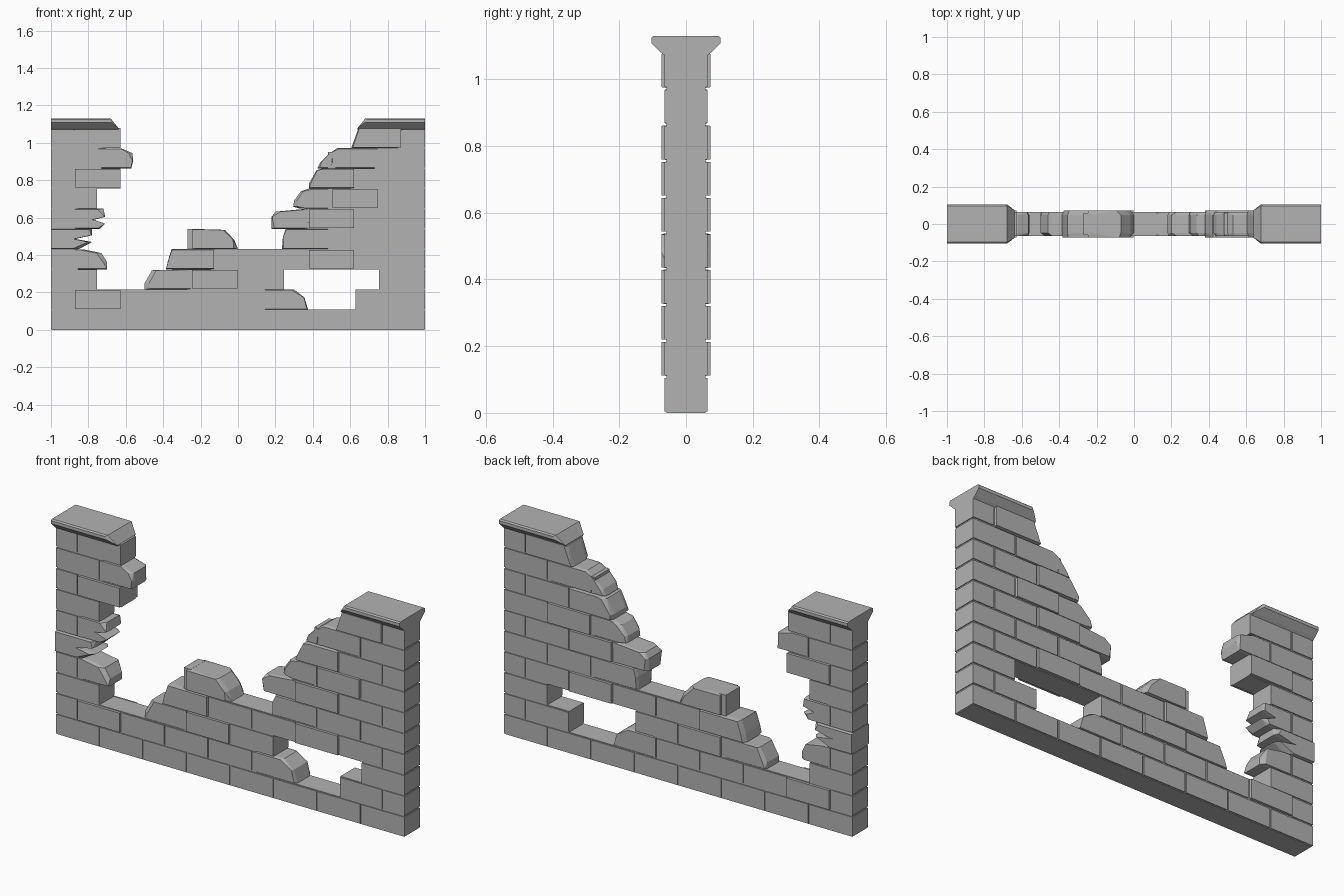
import bpy
import bmesh
import random
from itertools import product

if "Cube" in bpy.data.objects:
    bpy.data.objects.remove(bpy.data.objects["Cube"], do_unlink=True)

random.seed(4)
H = 0.108        # course height
W = 0.25         # brick length
GAP = 0.004      # half a mortar joint
CORE = 0.059     # half depths of mortar, flush bricks and proud bricks
FLUSH = 0.064
PROUD = 0.073

stone = bpy.data.materials.new("grey_stone")
stone.use_nodes = True
grey = (0.45, 0.45, 0.45, 1)
stone.diffuse_color = grey
stone.node_tree.nodes["Principled BSDF"].inputs["Base Color"].default_value = grey


def solid(bm, points):
    """Add the convex solid around the points."""
    verts = [bm.verts.new(p) for p in points]
    result = bmesh.ops.convex_hull(bm, input=verts)
    spare = {v for v in result["geom_interior"] + result["geom_unused"]
             if isinstance(v, bmesh.types.BMVert)}
    bmesh.ops.delete(bm, geom=list(spare), context="VERTS")


def box(bm, x0, x1, depth, z0, z1):
    solid(bm, product((x0, x1), (-depth, depth), (z0, z1)))


def finish(bm, name):
    bmesh.ops.dissolve_limit(bm, angle_limit=0.01, verts=bm.verts, edges=bm.edges)
    bmesh.ops.recalc_face_normals(bm, faces=bm.faces)
    mesh = bpy.data.meshes.new(name)
    bm.to_mesh(mesh)
    bm.free()
    mesh.materials.append(stone)
    bpy.context.collection.objects.link(bpy.data.objects.new(name, mesh))


bricks, broken, mortar = bmesh.new(), bmesh.new(), bmesh.new()

# Whole masonry: spans of every course, from the ground up
COURSES = [
    [(-1, 1)],
    [(-1, .125), (.625, 1)],
    [(-1, -.75), (-.25, .25), (.75, 1)],
    [(-1, -.875), (-.125, 1)],
    [(.5, 1)],
    [(-1, -.875), (.375, 1)],
    [(-1, -.75), (.5, 1)],
    [(-1, -.625), (.625, 1)],
    [(-1, -.75), (.75, 1)],
    [(-1, -.625), (.875, 1)],
]
PROUD_BRICKS = {(1, -.875), (2, -.25), (3, .375), (5, .375), (6, .5), (7, -.875)}

for row, spans in enumerate(COURSES):
    z0, z1 = row * H, (row + 1) * H
    for start, end in spans:
        box(mortar, max(start + GAP, -.9995), min(end - GAP, .9995), CORE, z0, z1)
        x = start
        while x < end:
            # running bond: odd courses shift by half a brick
            shift = W / 2 if row % 2 else 0
            stop = min(end, ((x - shift + 1e-6) // W + 1) * W + shift)
            depth = PROUD if (row, x) in PROUD_BRICKS else FLUSH
            left = x if x == -1 else x + GAP
            right = stop if stop == 1 else stop - GAP
            box(bricks, left, right, depth, z0 + GAP, z1 - GAP)
            x = stop


def broken_brick(row, anchor, edge, depth=FLUSH, low=0, high=1, chip=.03):
    """Brick from its sound end (anchor) to a ragged edge of (x, height share)."""
    z0, z1 = row * H, (row + 1) * H
    side = 1 if edge[0][0] > anchor else -1
    sound = anchor + side * (GAP if abs(anchor) < 1 else 0)
    points = []
    for y in (-depth, -CORE + .012, CORE - .012, depth):
        outer = abs(y) == depth
        lo, hi = (z0 + GAP, z1 - GAP) if outer else (z0, z1)
        for x, share in [(sound, low), (sound, high)] + edge:
            z = min(max(z0 + share * H, lo), hi)
            wear = random.uniform(0, chip) if outer and x != sound else 0
            points.append((x - side * wear, y, z))
    solid(broken, points)
    if abs(anchor) < 1:
        box(mortar, anchor - .02, anchor + .02, CORE, z0 + low * H, z0 + high * H)


# Broken bricks around the window hole and the low middle
broken_brick(1, .125, [(.375, 0), (.355, .6), (.30, 1)])
broken_brick(2, -.25, [(-.5, 0), (-.5, .3), (-.46, .95)])
broken_brick(3, -.125, [(-.385, 0), (-.375, .4), (-.355, 1)], PROUD, chip=.012)
broken_brick(4, -.25, [(0, 0), (-.02, .45), (-.07, .95)], PROUD)

# Broken edge of the right-hand pier (low x side)
broken_brick(4, .5, [(.235, 0), (.24, .6), (.255, 1)], chip=.01)
broken_brick(5, .375, [(.18, 0), (.18, .6), (.20, .85), (.36, .93)])
broken_brick(6, .5, [(.33, 0), (.295, .1), (.30, .4), (.335, .85), (.38, 1)])
broken_brick(7, .625, [(.38, 0), (.38, .25), (.42, .9), (.45, 1)], PROUD, chip=.015)
broken_brick(8, .5, [(.425, 0), (.44, .3), (.49, .75)], high=.8)
broken_brick(8, .75, [(.5, 0), (.5, .8), (.53, 1)], chip=.01)
broken_brick(9, .875, [(.605, 0), (.63, .3), (.645, 1)], PROUD, chip=.012)

# Broken edge of the left-hand pier (high x side)
broken_brick(3, -.875, [(-.70, 0), (-.70, .35), (-.73, .8), (-.82, .97)])
broken_brick(4, -1, [(-.85, 0), (-.78, .35), (-.87, .5)], PROUD, high=.5)
broken_brick(4, -1, [(-.87, .5), (-.78, .68), (-.78, 1)], PROUD, low=.5)
broken_brick(5, -.875, [(-.74, 0), (-.71, .25), (-.77, .45)], high=.45)
broken_brick(5, -.875, [(-.77, .45), (-.71, .6), (-.72, 1)], low=.45)
broken_brick(8, -.75, [(-.57, 0), (-.56, .4), (-.565, .75), (-.62, .97)])

finish(bricks, "whole_bricks")
finish(broken, "broken_bricks")
finish(mortar, "mortar_core")

# Coping stones with a moulded underside and a chipped inner end
COPING = [(.06, 1.068), (.075, 1.08), (.104, 1.108), (.104, 1.124), (.097, 1.13)]
for side, name in ((-1, "coping_right"), (1, "coping_left")):
    bm = bmesh.new()
    points = []
    for y, z in COPING:
        inner = .64 + .8 * max(z - 1.08, 0) + (.015 if y > .1 else 0)
        points += [(side * x, s * y, z) for x in (inner, 1) for s in (-1, 1)]
    solid(bm, points)
    finish(bm, name)
